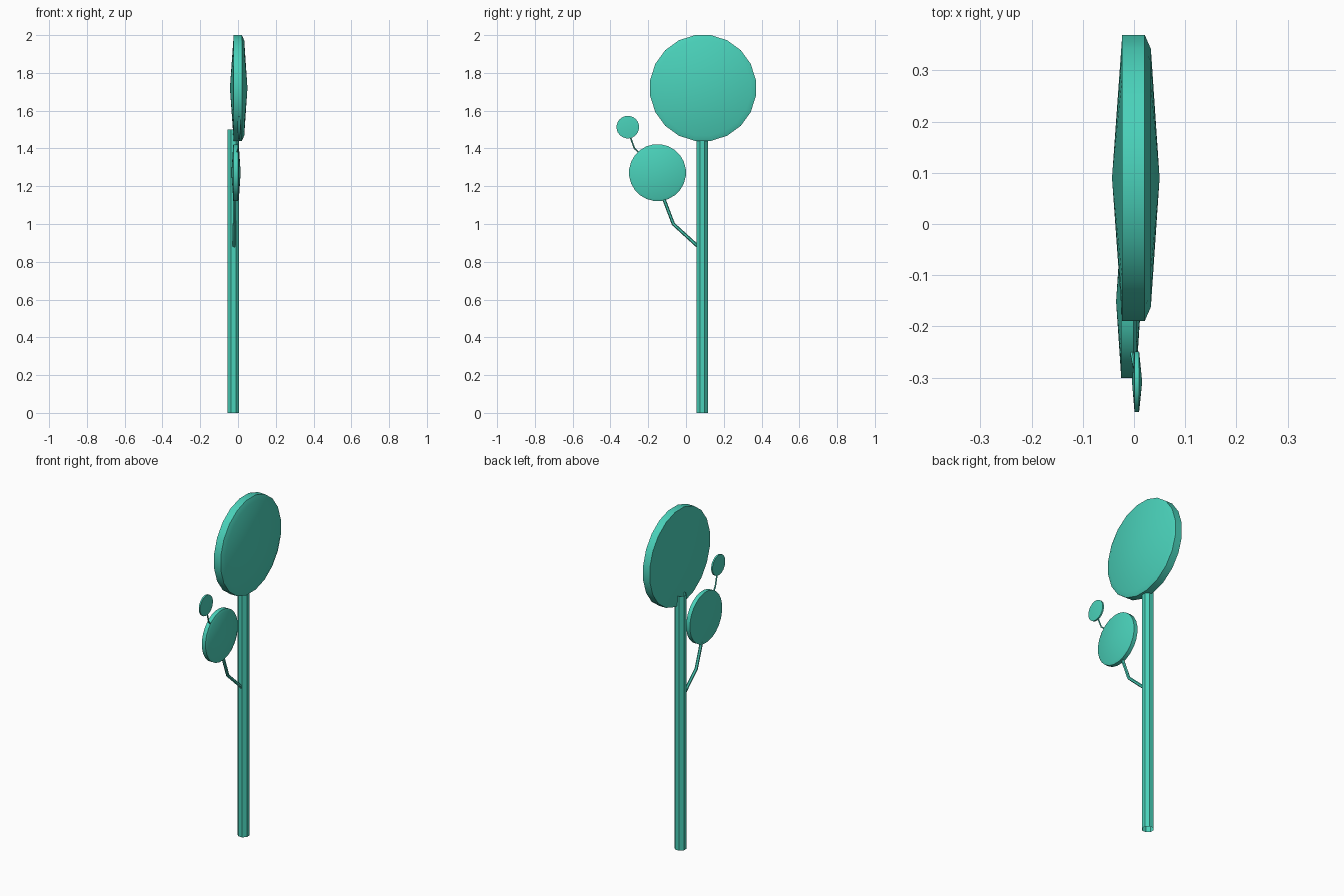
import bpy, bmesh, math
from mathutils import Vector

if "Cube" in bpy.data.objects:
    bpy.data.objects.remove(bpy.data.objects["Cube"])

teal = bpy.data.materials.new("teal")
teal.diffuse_color = (0.068, 0.64, 0.49, 1)
teal.use_nodes = True
teal.node_tree.nodes["Principled BSDF"].inputs["Base Color"].default_value = teal.diffuse_color


def add_object(name, bm, smooth_angle):
    bmesh.ops.recalc_face_normals(bm, faces=bm.faces)
    me = bpy.data.meshes.new(name)
    bm.to_mesh(me)
    bm.free()
    me.materials.append(teal)
    ob = bpy.data.objects.new(name, me)
    bpy.context.collection.objects.link(ob)
    bpy.ops.object.select_all(action='DESELECT')
    ob.select_set(True)
    bpy.context.view_layer.objects.active = ob
    bpy.ops.object.shade_smooth_by_angle(angle=math.radians(smooth_angle))
    return ob


def disc(name, y, z, profile, sides):
    """Lathe an (x, radius) profile about the x axis; ends close to a point."""
    bm = bmesh.new()
    rings = []
    for x, r in profile:
        if r == 0:
            rings.append([bm.verts.new((x, y, z))] * sides)
            continue
        angles = [2 * math.pi * (i + 0.5) / sides for i in range(sides)]
        rings.append([bm.verts.new((x, y + r * math.cos(a), z + r * math.sin(a)))
                      for a in angles])
    for lo, hi in zip(rings, rings[1:]):
        for i in range(sides):
            j = (i + 1) % sides
            bm.faces.new(dict.fromkeys((lo[i], lo[j], hi[j], hi[i])))
    return add_object(name, bm, 30)


def tube(name, path, radius, sides):
    """Open tube through points lying in a plane of nearly constant x."""
    bm = bmesh.new()
    pts = [Vector(p) for p in path]
    rings = []
    for k, p in enumerate(pts):
        t = (pts[min(k + 1, len(pts) - 1)] - pts[max(k - 1, 0)]).normalized()
        u = (Vector((1, 0, 0)) - t * t.x).normalized()
        v = t.cross(u)
        angles = [2 * math.pi * (i + 0.5) / sides for i in range(sides)]
        rings.append([bm.verts.new(p + radius * (u * math.cos(a) + v * math.sin(a)))
                      for a in angles])
    for lo, hi in zip(rings, rings[1:]):
        for i in range(sides):
            j = (i + 1) % sides
            bm.faces.new((lo[i], lo[j], hi[j], hi[i]))
    return add_object(name, bm, 30)


# Upright pole, open at both ends
tube("pole", [(-0.024, 0.086, 0), (-0.024, 0.086, 1.5)], 0.033, 8)

# Shallow domed discs
disc("large_disc", 0.09, 1.72,
     [(-0.043, 0), (-0.023, 0.283), (0.021, 0.283), (0.033, 0.255), (0.05, 0)], 20)
disc("medium_disc", -0.151, 1.272,
     [(-0.035, 0), (-0.025, 0.151), (-0.001, 0.151), (0.005, 0.137), (0.014, 0)], 24)
disc("small_disc", -0.308, 1.513,
     [(-0.004, 0), (0.001, 0.06), (0.010, 0.06), (0.016, 0)], 20)

# Bent stems
tube("lower_stem", [(-0.02, 0.07, 0.875), (-0.02, -0.067, 1.0), (-0.018, -0.12, 1.14)],
     0.009, 6)
tube("upper_stem", [(-0.006, -0.24, 1.37), (0, -0.273, 1.4), (0.005, -0.298, 1.47)],
     0.004, 6)
